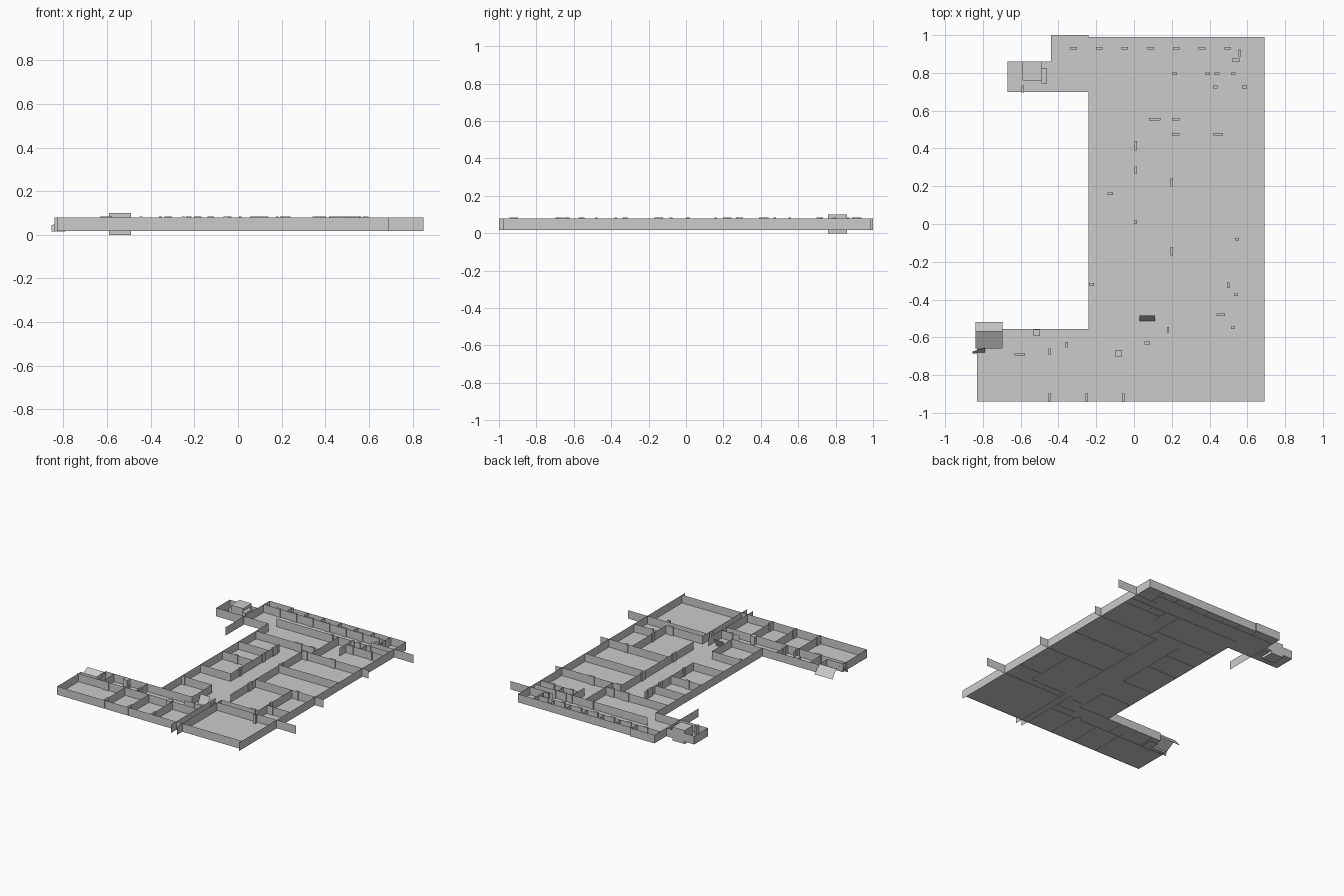
import bpy, bmesh
from mathutils import Vector

Z0, Z1 = 0.018, 0.08   # floor level and wall top


def finish(name, bm):
    me = bpy.data.meshes.new(name)
    bm.to_mesh(me)
    bm.free()
    ob = bpy.data.objects.new(name, me)
    bpy.context.collection.objects.link(ob)
    return ob


def quad(bm, *pts):
    bm.faces.new([bm.verts.new(p) for p in pts])


def wall(bm, a, b):
    (ax, ay), (bx, by) = a, b
    quad(bm, (ax, ay, Z0), (bx, by, Z0), (bx, by, Z1), (ax, ay, Z1))


def box(bm, cx, cy, sx, sy, z0, z1):
    vs = bmesh.ops.create_cube(bm, size=1)["verts"]
    for v in vs:
        v.co = Vector((cx + v.co.x * sx, cy + v.co.y * sy,
                       (z0 + z1) / 2 + v.co.z * (z1 - z0)))


# floor sheet
outline = [(-0.83, -0.94), (0.69, -0.94), (0.69, 0.99), (-0.24, 0.99), (-0.24, 1.0),
           (-0.44, 1.0), (-0.44, 0.86), (-0.67, 0.86), (-0.67, 0.70), (-0.24, 0.70),
           (-0.24, -0.555), (-0.70, -0.555), (-0.70, -0.66), (-0.83, -0.66)]
bm = bmesh.new()
bm.faces.new([bm.verts.new((x, y, Z0 + 0.002)) for x, y in outline])
finish("floor", bm)

# outer walls follow the outline
bm = bmesh.new()
for a, b in zip(outline, outline[1:] + outline[:1]):
    wall(bm, a, b)
finish("outer_walls", bm)

# inner walls running along x: y, start, end (some overshoot the facade)
along_x = [
    (0.93, -0.44, 0.56), (0.85, 0.50, 0.85), (0.795, -0.24, 0.69), (0.725, 0.38, 0.69),
    (0.555, -0.24, 0.27), (0.475, 0.20, 0.74), (0.16, -0.24, 0.01), (0.35, -0.24, 0.01),
    (-0.08, 0.20, 0.76), (0.20, 0.20, 0.69), (-0.10, -0.24, 0.01), (-0.32, -0.24, 0.01),
    (-0.375, 0.50, 0.69), (-0.48, 0.20, 0.50), (-0.53, 0.20, 0.85),
    (-0.63, 0.0, 0.15), (-0.69, -0.84, 0.15), (-0.555, -0.24, 0.01)]
# inner walls running along y: x, start, end
along_y = [
    (0.01, -0.10, 0.475), (0.01, -0.555, -0.32), (0.20, -1.0, -0.48), (0.20, -0.375, 0.475),
    (0.15, -1.0, -0.48), (0.50, -0.48, -0.08), (0.27, 0.475, 0.795), (0.38, 0.65, 0.795),
    (0.50, 0.725, 0.795), (0.56, 0.85, 0.99), (-0.44, 0.48, 1.0), (0.69, -0.975, -0.94),
    (-0.445, -0.94, -0.63), (-0.25, -0.94, -0.69), (-0.055, -0.94, -0.69),
    (-0.355, -0.69, -0.555), (-0.63, -0.69, -0.555)]
bm = bmesh.new()
for y, x0, x1 in along_x:
    wall(bm, (x0, y), (x1, y))
for x, y0, y1 in along_y:
    wall(bm, (x, y0), (x, y1))
# small cells along the back
for i in range(7):
    x = -0.25 + i * 0.136
    wall(bm, (x, 0.93), (x, 0.99))
finish("inner_walls", bm)

# doors: those set in walls along x, then along y (centre and width)
doors_x = [(0.54, 0.868, 0.04), (0.215, 0.795, 0.025), (0.39, 0.795, 0.025),
           (0.44, 0.795, 0.025), (0.525, 0.795, 0.025), (0.43, 0.725, 0.025),
           (0.585, 0.725, 0.025), (0.11, 0.555, 0.06), (0.22, 0.555, 0.04),
           (0.22, 0.475, 0.04), (0.445, 0.475, 0.05), (-0.125, 0.16, 0.03),
           (-0.225, -0.32, 0.025), (0.545, -0.08, 0.022), (0.54, -0.375, 0.022),
           (0.46, -0.48, 0.045), (0.525, -0.55, 0.022), (0.07, -0.63, 0.03),
           (-0.605, -0.69, 0.055)]
doors_x += [(-0.32 + i * 0.136, 0.93, 0.035) for i in range(7)]
doors_y = [(0.56, 0.905, 0.035), (0.01, 0.415, 0.05), (0.01, 0.285, 0.037),
           (0.20, 0.22, 0.045), (0.01, 0.01, 0.022), (0.20, -0.145, 0.045),
           (0.50, -0.325, 0.03), (0.18, -0.56, 0.03), (-0.355, -0.64, 0.03),
           (-0.445, -0.675, 0.03), (-0.59, 0.715, 0.035)]
doors_y += [(x, -0.92, 0.045) for x in (-0.445, -0.25, -0.055)]
bm = bmesh.new()
for x, y, w in doors_x:
    box(bm, x, y, w, 0.014, Z0 + 0.002, Z1 + 0.003)
for x, y, w in doors_y:
    box(bm, x, y, 0.013, w, Z0 + 0.002, Z1 + 0.003)
finish("doors", bm)

# shafts and service boxes
bm = bmesh.new()
box(bm, -0.54, 0.81, 0.10, 0.10, 0.0, 0.10)
box(bm, -0.475, 0.785, 0.03, 0.08, Z0, Z1)
box(bm, -0.08, -0.685, 0.035, 0.035, Z0, Z1)
box(bm, -0.515, -0.575, 0.035, 0.035, Z0, Z1)
finish("shafts", bm)

# stair: thin leaning sheets
bm = bmesh.new()
for i in range(5):
    x = 0.03 + i * 0.016
    quad(bm, (x, -0.515, Z0), (x + 0.016, -0.515, Z0), (x + 0.016, -0.485, Z1), (x, -0.485, Z1))
finish("stair", bm)

# entrance canopy and side ramp at the left end
bm = bmesh.new()
quad(bm, (-0.84, -0.66, 0.03), (-0.695, -0.66, 0.03), (-0.695, -0.57, Z1), (-0.84, -0.57, Z1))
quad(bm, (-0.84, -0.57, Z1), (-0.695, -0.57, Z1), (-0.695, -0.52, 0.02), (-0.84, -0.52, 0.02))
finish("entrance_canopy", bm)
bm = bmesh.new()
quad(bm, (-0.855, -0.685, 0.015), (-0.79, -0.685, 0.015), (-0.79, -0.655, 0.055), (-0.855, -0.675, 0.045))
quad(bm, (-0.70, -0.68, 0.005), (-0.63, -0.68, 0.005), (-0.63, -0.58, 0.005), (-0.70, -0.58, 0.005))
finish("side_ramp", bm)
